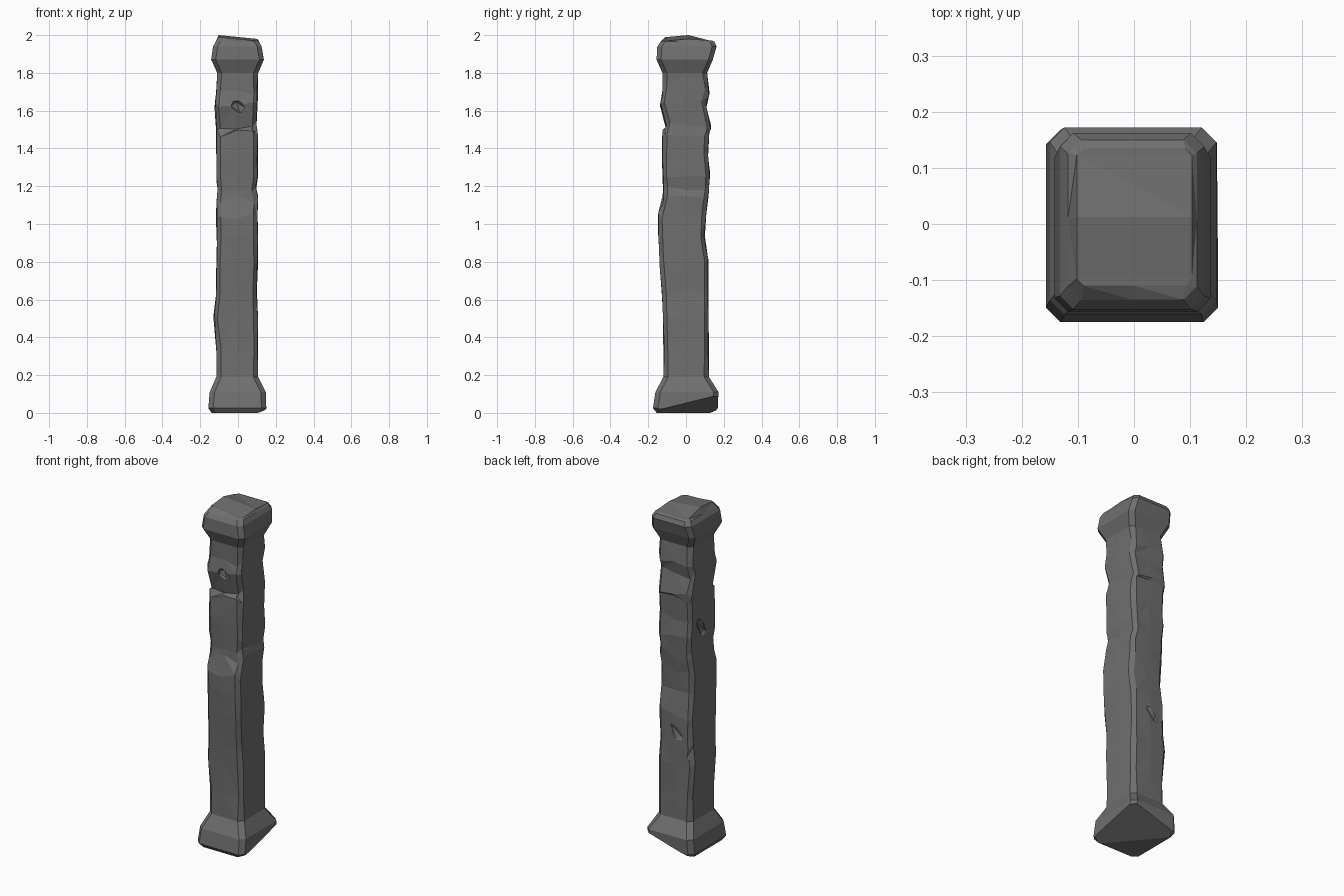
import bpy, bmesh, math, random
from mathutils import Vector, Matrix

random.seed(7)
if "Cube" in bpy.data.objects:
    bpy.data.objects.remove(bpy.data.objects["Cube"], do_unlink=True)

# Weathered stone material
stone = bpy.data.materials.new("dark grey stone")
stone.use_nodes = True
stone.diffuse_color = (0.16, 0.16, 0.16, 1)
stone.node_tree.nodes["Principled BSDF"].inputs["Base Color"].default_value = stone.diffuse_color


def make_object(name, bm):
    mesh = bpy.data.meshes.new(name)
    bm.to_mesh(mesh)
    bm.free()
    obj = bpy.data.objects.new(name, mesh)
    bpy.context.collection.objects.link(obj)
    mesh.materials.append(stone)
    return obj


def ring(bm, z, left, right, front, back, chamfer=0.02, wobble=0.0, tilt=None):
    """Chamfered rectangle with an extra point in the middle of each side."""
    mx, my, c = (left + right) / 2, (front + back) / 2, chamfer
    outline = [(right - c, front), (right, front + c), (right, my),
               (right, back - c), (right - c, back), (mx, back),
               (left + c, back), (left, back - c), (left, my),
               (left, front + c), (left + c, front), (mx, front)]
    verts = []
    for i, (x, y) in enumerate(outline):
        jitter = random.uniform(-wobble, wobble)
        dx = dy = 0
        if i % 3 != 2 and wobble:
            dx = random.uniform(0, wobble) * -math.copysign(0.25, x)
            dy = random.uniform(0, wobble) * -math.copysign(0.25, y)
        height = tilt(x, y) if tilt else z + jitter
        verts.append(bm.verts.new((x + dx, y + dy, height)))
    return verts


def bridge(bm, low, high):
    for i in range(len(low)):
        j = (i + 1) % len(low)
        bm.faces.new((low[i], low[j], high[j], high[i]))


def close(bm, verts, up):
    """Close a ring with strips running from side to side."""
    a = [verts[i] for i in (0, 1, 2, 3, 4)]
    b = [verts[i] for i in (10, 9, 8, 7, 6)]
    strips = [(a[i], a[i + 1], b[i + 1], b[i]) for i in range(4)]
    strips += [(b[0], verts[11], a[0]), (a[4], verts[5], b[4])]
    for s in strips:
        bm.faces.new(s if up else s[::-1])


def broken_top(x, y):
    step = 1.972 if y > 0.04 else 2.0 if y > -0.08 else 1.99
    return step - (0.1 * (x + 0.1) if y < 0.04 else 0)


# Flared foot, uneven shaft and flared head as one lofted block
foot = [(0, -.14, .135, -.155, .15), (.025, -.157, .15, -.175, .168),
        (.11, -.15, .147, -.162, .172), (.19, -.115, .107, -.12, .122)]
shaft = [(.33, -.115, .106, -.12, .121), (.51, -.13, .106, -.122, .12),
         (.63, -.117, .1, -.127, .12), (.8, -.115, .106, -.14, .12),
         (.92, -.112, .106, -.147, .1), (1.04, -.117, .104, -.148, .107),
         (1.13, -.114, .106, -.124, .118), (1.18, -.108, .096, -.122, .122),
         (1.25, -.115, .106, -.125, .128), (1.36, -.115, .106, -.128, .117),
         (1.48, -.117, .106, -.125, .124), (1.52, -.117, .098, -.106, .133),
         (1.63, -.124, .104, -.138, .107), (1.7, -.117, .106, -.125, .124)]
head = [(1.8, -.11, .107, -.125, .112), (1.87, -.142, .137, -.156, .142),
        (1.94, -.132, .125, -.152, .162), (1.965, -.118, .112, -.135, .15)]

bm = bmesh.new()
rings = [ring(bm, *r, chamfer=.026) for r in foot]
rings += [ring(bm, *r, wobble=.022) for r in shaft]
rings += [ring(bm, *r, chamfer=.024) for r in head]
rings.append(ring(bm, 2, -.102, .103, -.11, .135, chamfer=.012, tilt=broken_top))
for low, high in zip(rings, rings[1:]):
    bridge(bm, low, high)
close(bm, rings[0], False)
close(bm, rings[-1], True)

# Slanted break under the back left corner of the foot
p, q, r = Vector((.15, -.13, .02)), Vector((.15, .17, .095)), Vector((-.14, .15, .005))
normal = (q - p).cross(r - p).normalized()
cut = bmesh.ops.bisect_plane(bm, geom=bm.verts[:] + bm.edges[:] + bm.faces[:],
                             plane_co=p, plane_no=normal, clear_inner=True)
edges = [e for e in cut["geom_cut"] if isinstance(e, bmesh.types.BMEdge)]
bmesh.ops.holes_fill(bm, edges=edges)
bmesh.ops.triangulate(bm, faces=bm.faces[:])
bmesh.ops.recalc_face_normals(bm, faces=bm.faces[:])
pillar = make_object("stone_pillar", bm)

# Chips: faceted lumps carved out of the shaft (x, y, z, width, length, lean)
chips = [(0, -.145, 1.62, .035, .05, 40), (.11, -.13, 1.51, .045, .04, 70),
         (.125, -.13, .5, .03, .13, 8), (.12, -.15, .92, .03, .12, -10),
         (-.12, -.14, 1.24, .025, .1, 5), (.12, .13, .88, .035, .11, 12),
         (-.12, .13, .6, .035, .1, -15), (-.13, .02, 1.3, .035, .09, 30),
         (.12, .13, 1.3, .03, .08, -12), (-.02, .145, .7, .04, .09, 35),
         (-.125, .13, 1.45, .03, .06, 20), (-.125, -.14, .8, .025, .1, 10)]
bm = bmesh.new()
for x, y, z, width, length, lean in chips:
    place = (Matrix.Translation((x, y, z))
             @ Matrix.Rotation(math.radians(lean), 4, Vector((x, y, 0)).normalized())
             @ Matrix.Diagonal((width, width, length, 1)))
    bmesh.ops.create_icosphere(bm, subdivisions=1, radius=1, matrix=place)
cutter = make_object("chip_cutter", bm)
cutter.hide_render = True

carve = pillar.modifiers.new("carve chips", "BOOLEAN")
carve.operation = "DIFFERENCE"
carve.solver = "EXACT"
carve.object = cutter
bpy.context.view_layer.objects.active = pillar
bpy.ops.object.modifier_apply(modifier=carve.name)
bpy.data.objects.remove(cutter, do_unlink=True)
